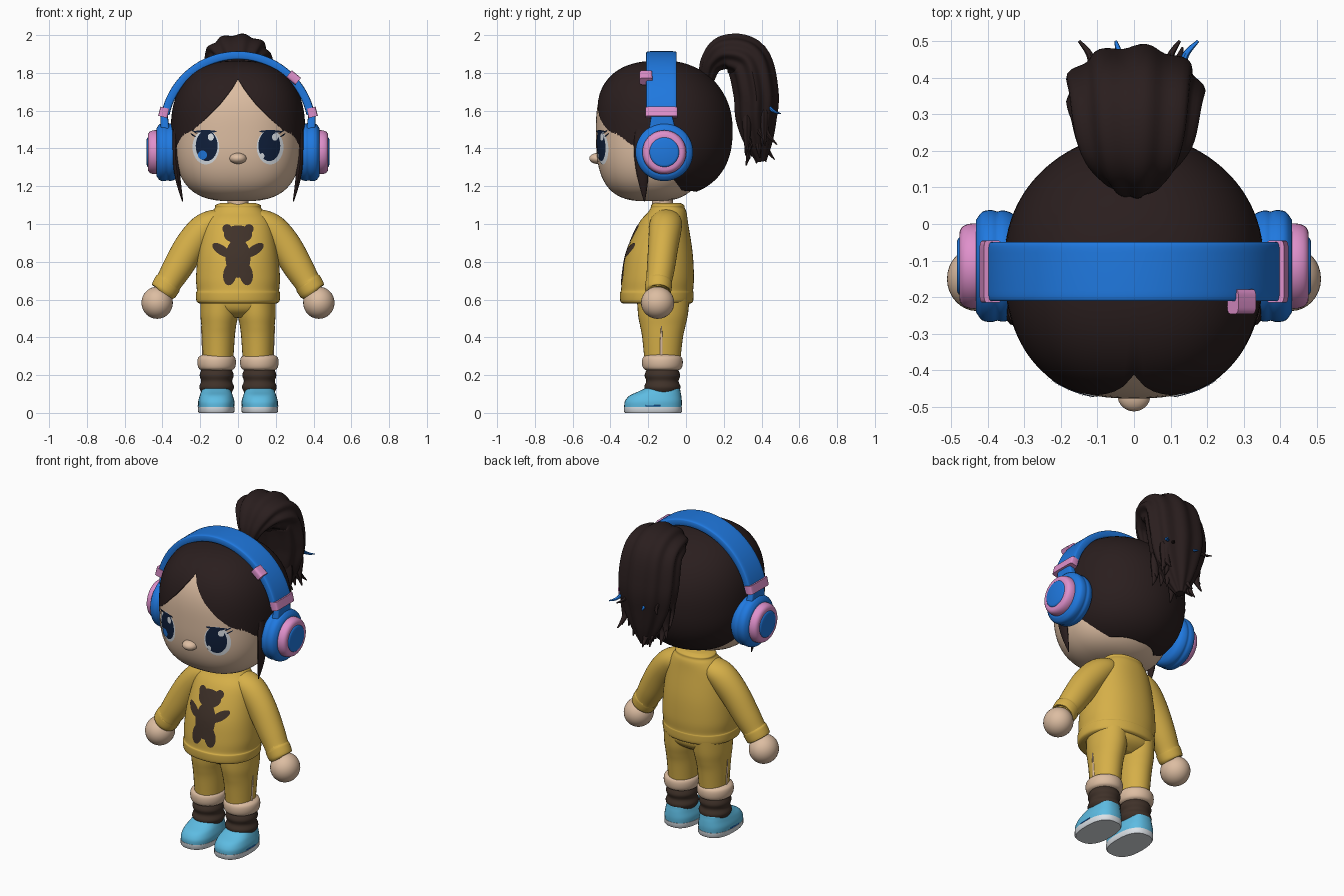
import bpy, bmesh, math, random
from mathutils import Vector
from mathutils.bvhtree import BVHTree

cube = bpy.data.objects.get("Cube")
if cube:
    bpy.data.objects.remove(cube, do_unlink=True)
random.seed(4)


def material(name, r, g, b):
    m = bpy.data.materials.new(name)
    m.use_nodes = True
    m.diffuse_color = (r, g, b, 1)
    m.node_tree.nodes["Principled BSDF"].inputs["Base Color"].default_value = (r, g, b, 1)
    return m


HAIR = material("dark hair", .023, .013, .013)
SKIN = material("skin", .72, .51, .36)
MUSTARD = material("mustard cloth", .67, .43, .065)
BLUE = material("headphone blue", .014, .19, .74)
PINK = material("pink", .74, .28, .6)
SHOE = material("shoe blue", .11, .5, .76)
BROWN = material("brown knit", .05, .031, .022)
WHITE = material("off white", .72, .76, .8)
NAVY = material("eye navy", .005, .014, .045)


def finish(name, bm, mat, angle=40):
    bmesh.ops.recalc_face_normals(bm, faces=bm.faces)
    mesh = bpy.data.meshes.new(name)
    bm.to_mesh(mesh)
    bm.free()
    mesh.materials.append(mat)
    mesh.shade_smooth()
    mesh.set_sharp_from_angle(angle=math.radians(angle))
    ob = bpy.data.objects.new(name, mesh)
    bpy.context.collection.objects.link(ob)
    return ob


def skin_rings(bm, rings):
    for a, b in zip(rings, rings[1:]):
        for i in range(len(a)):
            j = (i + 1) % len(a)
            bm.faces.new((a[i], a[j], b[j], b[i]))


def spow(v, e):
    return math.copysign(abs(v) ** e, v)


def smooth_keys(keys, steps):
    """Pass a smooth curve through the key tuples."""
    out = []
    for i in range(len(keys) - 1):
        p0, p1, p2, p3 = (keys[max(0, min(len(keys) - 1, i + k))] for k in (-1, 0, 1, 2))
        for s in range(steps):
            t = s / steps
            out.append([b + .5 * t * (c - a + t * (2 * a - 5 * b + 4 * c - d + t * (3 * (b - c) + d - a)))
                        for a, b, c, d in zip(p0, p1, p2, p3)])
    return out + [list(keys[-1])]


def loft(name, keys, mat, ref=(1, 0, 0), level=False, n=32, steps=5, power=2, ribs=0, side=1):
    """Sweep an oval through keys (x, y, z, radius along ref, other radius)."""
    pts = smooth_keys(keys, steps) if steps > 1 else keys
    cs = [Vector(p[:3]) for p in pts]
    bm, rings = bmesh.new(), []
    for i, p in enumerate(pts):
        t = cs[min(i + 1, len(cs) - 1)] - cs[max(i - 1, 0)]
        t = Vector((0, 0, 1)) if level else t.normalized()
        u = Vector(ref)
        u = (u - t * u.dot(t)).normalized()
        v = t.cross(u)
        ring = []
        for k in range(n):
            a = math.tau * k / n
            w = 1 + .06 * math.cos(ribs * a) if ribs else 1
            q = cs[i] + u * p[3] * w * spow(math.cos(a), 2 / power) + v * p[4] * w * spow(math.sin(a), 2 / power)
            ring.append(bm.verts.new((q.x * side, q.y, q.z)))
        rings.append(ring)
    skin_rings(bm, rings)
    bm.faces.new(rings[0])
    bm.faces.new(rings[-1])
    return finish(name, bm, mat)


def ball(name, loc, scale, mat):
    bm = bmesh.new()
    bmesh.ops.create_uvsphere(bm, u_segments=32, v_segments=20, radius=1)
    for v in bm.verts:
        v.co = Vector(c * s + o for c, s, o in zip(v.co, scale, loc))
    return finish(name, bm, mat)


def shell(name, mat, cy, rx, ry, zc, up, down, p_front, p_back, p_low, hem, n=112, rows=36):
    """Rounded skull surface running from the crown down to hem(angle from front)."""
    bm, rings = bmesh.new(), []
    for r in range(1, rows + 1):
        ring = []
        for k in range(n):
            a = math.tau * k / n
            front = (1 + math.cos(a)) / 2
            t = (1 - math.cos(math.pi * r / rows)) / 2
            z = zc + up - t * (zc + up - hem(math.degrees(min(a, math.tau - a))))
            p = p_low if z < zc else p_back + (p_front - p_back) * front
            f = max(1e-4, 1 - (abs(z - zc) / (down if z < zc else up)) ** p) ** (1 / p)
            e = 2 / (2 + .4 * front)
            ring.append(bm.verts.new((rx * f * spow(math.sin(a), e), cy - ry * f * spow(math.cos(a), e), z)))
        rings.append(ring)
    skin_rings(bm, rings)
    bm.faces.new(rings[0])
    return finish(name, bm, mat, 60)


def decal(name, target, x, z, rx, rz, mat, lift=.004, turn=0, n=28):
    """Thin oval plate laid onto the front of a part."""
    tree = BVHTree.FromPolygons([v.co for v in target.data.vertices], [p.vertices for p in target.data.polygons])
    bm, rings = bmesh.new(), []
    for s in (1, .75, .5, .25, .02):
        ring = []
        for k in range(n):
            a = math.tau * k / n
            u, w = rx * s * math.cos(a), rz * s * math.sin(a)
            px, pz = x + u * math.cos(turn) - w * math.sin(turn), z + u * math.sin(turn) + w * math.cos(turn)
            hit = tree.ray_cast(Vector((px, -2, pz)), Vector((0, 1, 0)))[0]
            ring.append(bm.verts.new((px, (hit.y if hit else -.3) - lift, pz)))
        rings.append(ring)
    skin_rings(bm, rings)
    bm.faces.new(rings[-1])
    return finish(name, bm, mat)


# Head, nose and neck
head = shell("head", SKIN, -.185, .337, .292, 1.5, .34, .38, 2.6, 2.3, 3, lambda a: 1.121)
ball("nose", (0, -.468, 1.347), (.045, .044, .029), SKIN)
loft("neck", [(0, -.125, 1.06, .055, .055), (0, -.125, 1.2, .055, .055)], SKIN, steps=1)

# Hair cap with a parted fringe
HEM = [(0, 1.77), (4, 1.71), (12, 1.635), (25, 1.555), (38, 1.5), (55, 1.46), (65, 1.38), (75, 1.22), (90, 1.18), (180, 1.17)]


def hairline(a):
    for (a0, z0), (a1, z1) in zip(HEM, HEM[1:]):
        if a <= a1:
            return z0 + (z1 - z0) * (a - a0) / (a1 - a0)
    return HEM[-1][1]


hair = shell("hair_cap", HAIR, -.118, .355, .365, 1.5, .365, .355, 2.7, 2.1, 2.4, hairline)
solid = hair.modifiers.new("thickness", "SOLIDIFY")
solid.thickness, solid.offset = .02, -1

# Ponytail with ragged ends and a few bright wisps
loft("ponytail", [(0, .11, 1.77, .04, .04), (0, .135, 1.85, .09, .06), (0, .21, 1.902, .15, .095),
                  (0, .325, 1.865, .175, .115), (0, .37, 1.7, .183, .115), (0, .372, 1.56, .155, .105),
                  (0, .385, 1.43, .095, .072), (0, .4, 1.33, .025, .025)], HAIR, n=72, steps=7, ribs=9)
for i in range(22):
    x, y = random.uniform(-.145, .145), random.uniform(.31, .43)
    z, flick = 1.27 + .8 * abs(x) + random.uniform(0, .08), random.uniform(-.02, .06)
    loft(f"ponytail_strand_{i}", [(x * .85, y, 1.64, .03, .025), (x, y, z + .16, .028, .024),
                                  (x, y, z + .07, .02, .016), (x * 1.15, y + flick, z, .003, .003)], HAIR, n=10)
for i, (x, mat) in enumerate(((-.12, HAIR), (-.04, BLUE), (.1, HAIR), (.14, BLUE))):
    loft(f"flyaway_{i}", [(x * .9, .4, 1.66, .012, .012), (x, .46, 1.6, .01, .009),
                          (x * 1.25, .5, 1.585, .004, .003)], mat, n=8)

# Jumper, trousers
jumper = loft("jumper", [(0, -.155, .58, .205, .18), (0, -.155, .592, .22, .193), (0, -.155, .635, .222, .195),
                         (0, -.153, .65, .218, .191), (0, -.148, .72, .222, .19), (0, -.14, .85, .21, .175),
                         (0, -.12, 1, .18, .132), (0, -.1, 1.06, .142, .103), (0, -.097, 1.085, .122, .09),
                         (0, -.097, 1.1, .12, .087), (0, -.1, 1.112, .09, .068)], MUSTARD, level=True, n=64, power=2.2)
loft("trouser_hips", [(0, -.12, .505, .08, .075), (0, -.12, .535, .16, .118), (0, -.12, .57, .195, .137),
                      (0, -.125, .63, .2, .14)], MUSTARD, level=True, power=2.3)

# Bear patch on the jumper: x, z, radii, turn
decal("bear_head", jumper, 0, .945, .075, .048, BROWN)
decal("bear_body", jumper, 0, .82, .066, .105, BROWN)
for s in (1, -1):
    decal("bear_ear", jumper, .058 * s, .975, .025, .024, BROWN)
    decal("bear_arm", jumper, .088 * s, .862, .056, .025, BROWN, turn=.6 * s)
    decal("bear_leg", jumper, .043 * s, .735, .035, .06, BROWN, turn=.15 * s)

# Eye details that differ between the two sides
decal("right_iris_glow", head, -.188, 1.365, .024, .024, BLUE, .007, turn=-.5)
decal("left_iris_spark", head, .128, 1.36, .012, .016, WHITE, .007)

CUP_Y, CUP_Z = -.115, 1.38


def disc(name, rings, mat, s):
    """Turned part along x for an ear cup, from (x, radius) pairs."""
    loft(name, [(x, CUP_Y, CUP_Z, r, r) for x, r in rings], mat, ref=(0, 1, 0), n=48, steps=3, side=s)


for s, tag in ((1, "left"), (-1, "right")):
    # Eyes
    ex = .17 * s
    decal(f"{tag}_eye_white", head, ex, 1.407, .071, .092, WHITE, .003)
    decal(f"{tag}_iris", head, ex - .004 * s, 1.414, .058, .081, NAVY, .005)
    decal(f"{tag}_eye_glint", head, ex + .026, 1.46, .016, .019, WHITE, .007)
    decal(f"{tag}_upper_lash", head, ex, 1.49, .058, .007, NAVY, .007)
    for k in range(2):
        decal(f"{tag}_lash_flick_{k}", head, ex + (.06 + .008 * k) * s, 1.488 - .018 * k, .018, .0035, NAVY, .008, turn=.6 * s)

    # Side lock of hair
    loft(f"{tag}_side_lock", [(.325, -.235, 1.5, .035, .02), (.332, -.24, 1.38, .036, .018),
                              (.318, -.228, 1.24, .028, .014), (.293, -.22, 1.12, .003, .003)], HAIR, ref=(0, 1, 0), n=16, side=s)

    # Sleeve and hand
    loft(f"{tag}_sleeve", [(.06, -.103, 1.035, .06, .045), (.125, -.105, 1.012, .083, .066), (.18, -.11, .97, .086, .083),
                           (.25, -.12, .885, .08, .085), (.32, -.133, .77, .074, .079), (.365, -.143, .695, .068, .07),
                           (.372, -.144, .685, .071, .074), (.395, -.148, .645, .068, .07),
                           (.4, -.148, .638, .05, .05)], MUSTARD, ref=(0, 1, 0), side=s)
    ball(f"{tag}_hand", (.428 * s, -.15, .583), (.083, .088, .085), SKIN)

    # Leg with side piping, furry cuff, sock, shoe
    loft(f"{tag}_trouser_leg", [(.098, -.12, .6, .1, .138), (.099, -.122, .52, .1, .132), (.102, -.123, .46, .092, .12),
                                (.104, -.124, .4, .087, .108), (.105, -.125, .28, .08, .095)], MUSTARD, level=True, side=s)
    loft(f"{tag}_piping", [(.193, -.13, .46, .003, .003), (.189, -.13, .38, .004, .007),
                           (.185, -.13, .3, .004, .007)], SKIN, level=True, n=12, side=s)
    loft(f"{tag}_fur_cuff", [(.113, -.125, .222, .07, .075), (.113, -.125, .235, .094, .1), (.113, -.125, .265, .102, .108),
                             (.113, -.125, .295, .096, .102), (.113, -.125, .31, .07, .075)], SKIN, level=True, n=60, side=s)
    loft(f"{tag}_sock", [(.113, -.125, .1, .075, .08), (.113, -.125, .135, .092, .096), (.113, -.125, .168, .082, .086),
                         (.113, -.125, .2, .09, .094), (.113, -.125, .235, .078, .08)], BROWN, level=True, side=s)
    loft(f"{tag}_sole", [(.115, -.175, 0, .092, .148), (.115, -.175, .008, .097, .154),
                         (.115, -.175, .032, .097, .154)], WHITE, level=True, steps=1, power=2.5, side=s)
    loft(f"{tag}_shoe", [(.115, -.175, .031, .095, .152), (.115, -.173, .06, .096, .151), (.115, -.163, .09, .088, .138),
                         (.115, -.142, .112, .08, .113), (.115, -.125, .13, .072, .092),
                         (.115, -.125, .134, .06, .08)], SHOE, level=True, power=2.5, side=s)
    loft(f"{tag}_shoe_trim", [(.208, -.215, .037, .004, .004), (.21, -.135, .037, .004, .004)], BLUE, n=8, steps=1, side=s)

    # Ear cup, stem and clip
    disc(f"{tag}_ear_cup", [(.31, .1), (.325, .138), (.355, .152), (.373, .149), (.39, .153), (.415, .148), (.432, .125)], BLUE, s)
    disc(f"{tag}_ear_ring", [(.42, .116), (.447, .116), (.468, .108), (.477, .092), (.476, .07)], PINK, s)
    disc(f"{tag}_ear_button", [(.46, .08), (.478, .078), (.484, .066)], BLUE, s)
    loft(f"{tag}_stem", [(.393, -.13, 1.6, .05, .018), (.385, -.125, 1.48, .075, .025)], BLUE, ref=(0, 1, 0), steps=1, power=6, side=s)
    loft(f"{tag}_band_clip", [(.398, -.13, 1.567, .085, .025), (.386, -.13, 1.615, .085, .025)], PINK,
         ref=(0, 1, 0), steps=1, power=8, side=s)

# Headband arch and its small tag
arch = [math.radians(12 + 156 * i / 40) for i in range(41)]
loft("headband", [(.393 * math.cos(a), -.13, 1.5 + .393 * math.sin(a), .081, .022) for a in arch], BLUE,
     ref=(0, 1, 0), steps=1, power=7)
loft("band_tag", [(.318, -.212, 1.755, .034, .024), (.27, -.212, 1.795, .034, .024)], PINK, ref=(0, 1, 0), steps=1, power=4)
